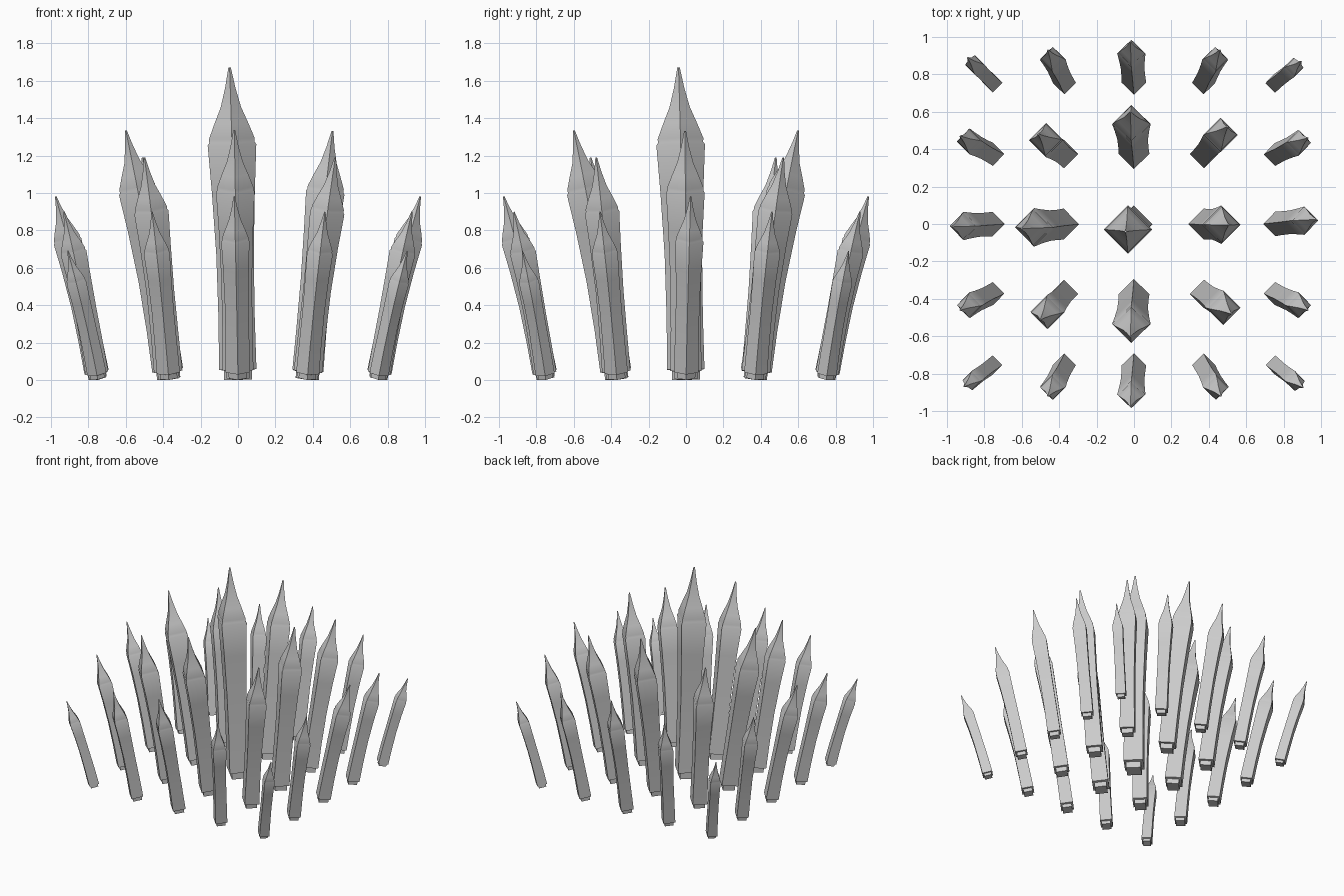
import bpy, bmesh, math
from mathutils import Vector

if "Cube" in bpy.data.objects:
    bpy.data.objects.remove(bpy.data.objects["Cube"])

GRID = [-0.75, -0.37, 0.0, 0.37, 0.75]

# tip lean of every spike, rows from back (+y) to front (-y), columns from -x to +x
LEAN = [
    [(-.14, .14), (-.09, .18), (-.02, .225), (.09, .18), (.145, .12)],
    [(-.18, .10), (-.14, .11), (-.02, .23), (.13, .15), (.18, .09)],
    [(-.225, -.015), (-.23, -.025), (-.045, -.04), (.135, -.005), (.225, .025)],
    [(-.18, -.09), (-.13, -.14), (-.02, -.23), (.15, -.11), (.18, -.09)],
    [(-.16, -.12), (-.09, -.17), (-.02, -.225), (.095, -.17), (.155, -.125)],
]


def section(height):
    """Rings (fraction of height, half diagonal) from foot to tip."""
    s = height / 1.67
    foot, bulge = .018 + .082 * s, .13 * s
    return [
        (0, foot * .75), (.030, foot * .75), (.033, foot),      # plug and foot
        (.20, foot * .97), (.40, foot * .65 + bulge * .27),     # shaft
        (.60, foot * .25 + bulge * .69), (.752, bulge),
        (.760, bulge * .93), (.772, bulge * .94),               # rim groove
        (.82, bulge * .70), (.872, bulge * .42),                # pointed cap
        (.935, bulge * .21), (1.0, bulge * .05),
    ]


def spike(name, x, y, lean):
    height = 1.67 - .93 * math.hypot(x, y)
    bm = bmesh.new()
    rings = []
    for t, half in section(height):
        f = .8 * t + .2 * t * t
        centre = Vector((x + lean[0] * f, y + lean[1] * f, height * t))
        df = .8 + .4 * t
        axis = Vector((lean[0] * df, lean[1] * df, height)).normalized()
        turn = Vector((0, 0, 1)).rotation_difference(axis)
        rings.append([bm.verts.new(centre + turn @ Vector(d) * half)
                      for d in ((1, 0, 0), (0, 1, 0), (-1, 0, 0), (0, -1, 0))])
    for a, b in zip(rings, rings[1:]):
        for i in range(4):
            j = (i + 1) % 4
            bm.faces.new((a[i], a[j], b[j], b[i]))
    bm.faces.new(rings[0][::-1])
    bm.faces.new(rings[-1])
    # rest the tilted foot on the ground
    low = min(v.co.z for v in bm.verts)
    for v in bm.verts:
        v.co.z -= low
    mesh = bpy.data.meshes.new(name)
    bm.to_mesh(mesh)
    bm.free()
    obj = bpy.data.objects.new(name, mesh)
    bpy.context.collection.objects.link(obj)
    return obj


# five by five field of spikes
spikes = []
for r, y in enumerate(reversed(GRID)):
    for c, x in enumerate(GRID):
        spikes.append(spike(f"spike_row{r + 1}_col{c + 1}", x, y, LEAN[r][c]))

for o in spikes:
    o.select_set(True)
bpy.context.view_layer.objects.active = spikes[0]
bpy.ops.object.shade_smooth_by_angle(angle=math.radians(35))
